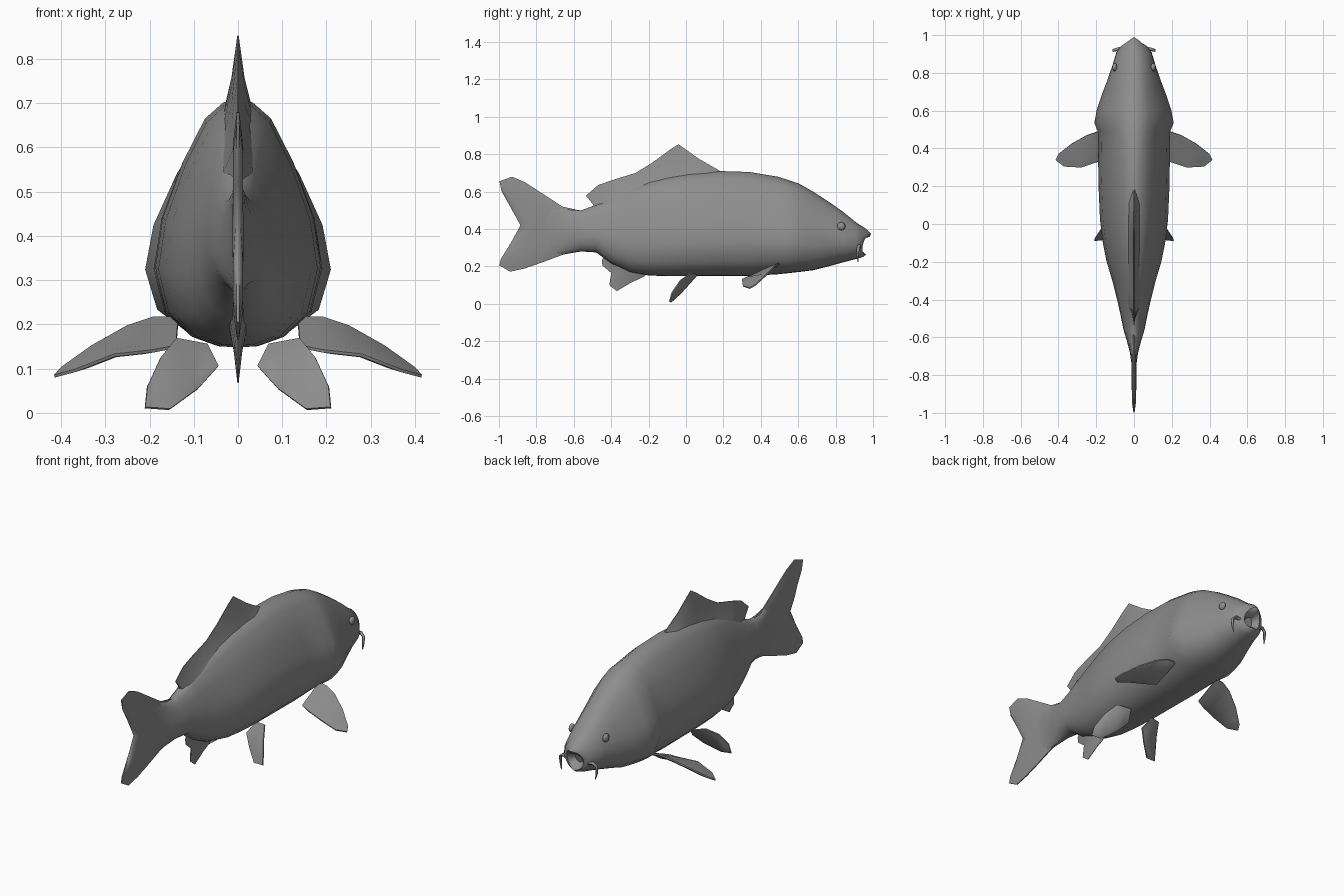
import bpy, bmesh, math
from mathutils import Vector

if "Cube" in bpy.data.objects:
    bpy.data.objects.remove(bpy.data.objects["Cube"])

grey = bpy.data.materials.new("scale grey")
grey.diffuse_color = (0.27, 0.27, 0.27, 1)
grey.use_nodes = True
grey.node_tree.nodes["Principled BSDF"].inputs["Base Color"].default_value = grey.diffuse_color


def make(name, bm, angle=50):
    bmesh.ops.recalc_face_normals(bm, faces=bm.faces)
    me = bpy.data.meshes.new(name)
    bm.to_mesh(me)
    bm.free()
    ob = bpy.data.objects.new(name, me)
    bpy.context.collection.objects.link(ob)
    me.materials.append(grey)
    bpy.ops.object.select_all(action='DESELECT')
    ob.select_set(True)
    bpy.context.view_layer.objects.active = ob
    bpy.ops.object.shade_smooth_by_angle(angle=math.radians(angle))
    return ob


def skin(bm, rings, closed=True):
    rows = [[bm.verts.new(p) for p in r] for r in rings]
    n = len(rows[0])
    for a, b in zip(rows, rows[1:]):
        for i in range(n if closed else n - 1):
            j = (i + 1) % n
            bm.faces.new((a[i], a[j], b[j], b[i]))
    bm.faces.new(rows[0])
    bm.faces.new(rows[-1])


# Body: egg-shaped sections along y (y, top z, bottom z, half width)
EGG = [(0, 1), (.18, .985), (.4, .92), (.66, .75), (.91, .52),
       (1, .32), (.87, .14), (.55, .04), (.25, .005), (0, 0)]
OVAL = [(math.sin(math.pi * i / 9), .5 + .5 * math.cos(math.pi * i / 9)) for i in range(10)]
STATIONS = [(-.86, .56, .25, .006), (-.75, .56, .245, .012), (-.68, .525, .26, .022),
            (-.62, .505, .27, .038), (-.56, .50, .28, .056), (-.48, .53, .275, .072),
            (-.40, .575, .215, .09), (-.30, .62, .17, .115), (-.20, .655, .152, .145),
            (-.10, .68, .148, .165), (.02, .70, .148, .18), (.18, .71, .15, .187),
            (.34, .705, .15, .19), (.49, .68, .158, .192), (.535, .666, .163, .21),
            (.60, .645, .17, .198), (.68, .60, .18, .172), (.76, .548, .20, .142),
            (.84, .492, .222, .115), (.91, .435, .24, .094)]
rings = []
for y, top, bot, w in STATIONS:
    k = max(0, min(1, (y + .75) / .4)) * max(.25, min(1, (1.0 - y) / .3))
    prof = [(e[0] * k + o[0] * (1 - k), e[1] * k + o[1] * (1 - k)) for e, o in zip(EGG, OVAL)]
    half = [(w * u, bot + (top - bot) * v) for u, v in prof]
    rings.append([(x, y, z) for x, z in half] + [(-x, y, z) for x, z in half[-2:0:-1]])


# Lips and the open mouth: slanted rings with the corners drawn back
def mouth(ytop, ybot, top, bot, w, dip):
    half = [(w * u, ybot + (ytop - ybot) * v - dip * u, bot + (top - bot) * v) for u, v in OVAL]
    return half + [(-x, y, z) for x, y, z in half[-2:0:-1]]


rings += [mouth(.965, .945, .40, .25, .07, .015),
          mouth(.99, .962, .375, .262, .05, .03),
          mouth(.983, .95, .36, .275, .038, .03),
          mouth(.93, .915, .34, .29, .025, .01)]
bm = bmesh.new()
skin(bm, rings)
make("body", bm)


# Upright fins: wedge profile from a flared base to a thin edge
def wedge_fin(name, stations, base):
    bm = bmesh.new()
    rows = []
    for i, (by, bz, ty, tz) in enumerate(stations):
        b = base * (.3 if i in (0, len(stations) - 1) else 1)
        my, mz = by + (ty - by) * .45, bz + (tz - bz) * .45
        rows.append([(b, by, bz), (b * .45, my, mz), (.0015, ty, tz),
                     (-.0015, ty, tz), (-b * .45, my, mz), (-b, by, bz)])
    skin(bm, rows)
    make(name, bm, 40)


wedge_fin("dorsal_fin", [(.21, .69, .18, .712), (.12, .685, .07, .775), (.04, .68, -.04, .853),
                         (-.04, .67, -.085, .825), (-.14, .65, -.18, .755),
                         (-.24, .62, -.27, .70), (-.34, .58, -.39, .663),
                         (-.42, .545, -.47, .635), (-.48, .51, -.535, .578)], .033)
wedge_fin("anal_fin", [(-.20, .17, -.22, .148), (-.26, .19, -.30, .11), (-.31, .20, -.37, .068),
                       (-.35, .215, -.41, .10), (-.38, .235, -.40, .165),
                       (-.41, .25, -.447, .205), (-.43, .265, -.45, .235)], .022)

# Forked tail: thick ridge pinched to a thin rim
TAIL = [(-.57, .50), (-.66, .52), (-.76, .585), (-.86, .65), (-.93, .68), (-.998, .655),
        (-.985, .60), (-.94, .52), (-.885, .42), (-.94, .32), (-.99, .24), (-.998, .205),
        (-.94, .172), (-.86, .19), (-.76, .225), (-.66, .262), (-.57, .285)]
bm = bmesh.new()
cols = []
n = len(TAIL) // 2
for i in range(n):
    a, b = Vector(TAIL[i]), Vector(TAIL[-1 - i])
    mid = Vector(((-.57 - .315 * i / n), .40))
    loop = []
    for s in (1, -1):
        pts = [(.003, a), (.011, a.lerp(mid, .25)), (.012, a.lerp(mid, .7)), (.012, mid),
               (.012, b.lerp(mid, .7)), (.011, b.lerp(mid, .25)), (.003, b)]
        loop += [(s * t, p.x, p.y) for t, p in pts][::s]
    cols.append(loop)
c = TAIL[n]
cols.append([(.006 * (1 if i < 7 else -1), c[0], c[1]) for i in range(14)])
skin(bm, cols)
bmesh.ops.remove_doubles(bm, verts=bm.verts, dist=.0005)
make("tail_fin", bm, 60)


# Paired fins: outline with an inflated middle
def paired_fin(name, outline, thick):
    for side, sx in (("right", 1), ("left", -1)):
        pts = [Vector((sx * x, y, z)) for x, y, z in outline]
        cen = sum(pts, Vector()) / len(pts)
        nor = sum(((p - cen).cross(q - cen) for p, q in zip(pts, pts[1:] + pts[:1])), Vector()).normalized()
        bm = bmesh.new()
        loops = [(.7, thick), (1, thick * .35), (1, -thick * .35), (.7, -thick)]
        skin(bm, [[cen + (p - cen) * s + nor * t for p in pts] for s, t in loops])
        bmesh.ops.triangulate(bm, faces=[f for f in bm.faces if len(f.verts) > 4])
        make(side + "_" + name, bm, 60)


paired_fin("pectoral_fin", [(.135, .50, .215), (.19, .49, .215), (.25, .47, .195), (.33, .425, .15),
                            (.40, .37, .10), (.415, .34, .083), (.37, .305, .095),
                            (.28, .30, .13), (.19, .33, .14), (.14, .35, .15)], .010)
paired_fin("pelvic_fin", [(.07, .06, .155), (.14, .03, .168), (.175, -.03, .125),
                          (.205, -.075, .06), (.21, -.088, .012), (.155, -.082, .008),
                          (.09, -.03, .055), (.045, .01, .105)], .009)

# Barbels beside the mouth, and slightly raised eyes
for side, sx in (("right", 1), ("left", -1)):
    path = [(.06, .93, .305, .010), (.09, .925, .31, .009), (.108, .92, .295, .008),
            (.108, .917, .26, .006), (.102, .92, .225, .002)]
    bm = bmesh.new()
    rows = []
    for i, (x, y, z, r) in enumerate(path):
        p, q = path[max(0, i - 1)], path[min(len(path) - 1, i + 1)]
        d = Vector((q[0] - p[0], 0, q[2] - p[2])).normalized()
        u, v = Vector((0, 1, 0)), d.cross(Vector((0, 1, 0)))
        ring = [Vector((x, y, z)) + r * (u * math.cos(a) + v * math.sin(a))
                for a in (k * math.pi / 3 for k in range(6))]
        rows.append([(sx * w.x, w.y, w.z) for w in ring])
    skin(bm, rows)
    make(side + "_barbel", bm, 60)
    bm = bmesh.new()
    bmesh.ops.create_uvsphere(bm, u_segments=12, v_segments=8, radius=.022)
    for v in bm.verts:
        v.co = Vector((v.co.x * .6 + sx * .102, v.co.y + .83, v.co.z + .415))
    make(side + "_eye", bm, 60)
